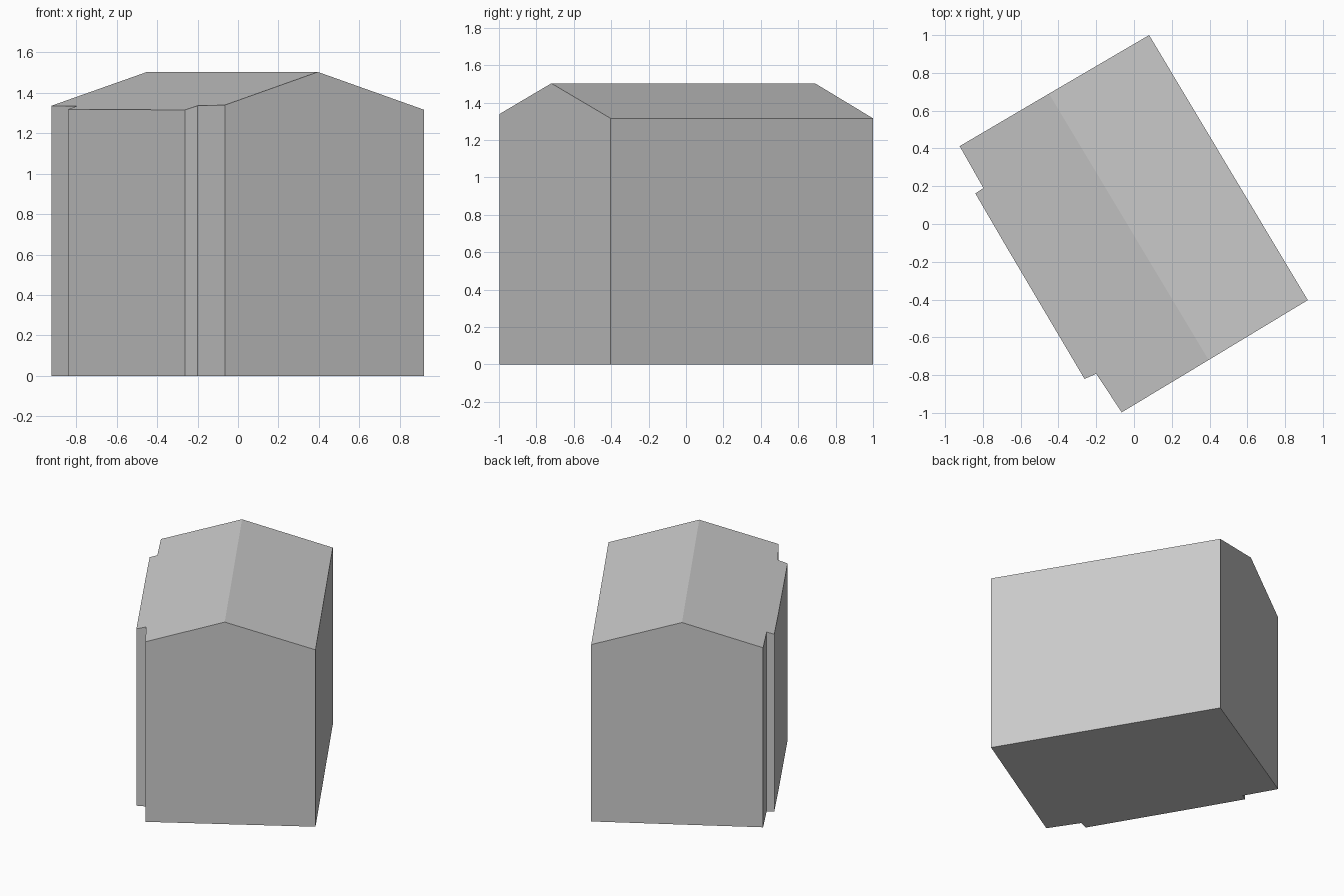
import bpy
import bmesh
from mathutils import Vector

cube = bpy.data.objects.get("Cube")
if cube:
    bpy.data.objects.remove(cube, do_unlink=True)

# Plain grey for the whole building
grey = bpy.data.materials.new("plain_grey")
grey.use_nodes = True
colour = (0.6, 0.6, 0.6, 1.0)
grey.diffuse_color = colour
grey.node_tree.nodes["Principled BSDF"].inputs["Base Color"].default_value = colour

# Ridge line and roof pitch
RIDGE_FRONT = Vector((0.395, -0.72))
RIDGE_BACK = Vector((-0.45, 0.69))
RIDGE_HEIGHT = 1.503
PITCH = 0.305
along = (RIDGE_BACK - RIDGE_FRONT).normalized()
across = Vector((along.y, -along.x))


def roof_height(point):
    """Height of the gabled roof above a plan position."""
    return RIDGE_HEIGHT - PITCH * abs((point.xy - RIDGE_FRONT).dot(across))


# Plan outline, counter-clockwise: gable, long wall, gable, wall with shallow bay
footprint = [
    (-0.065, -0.997), RIDGE_FRONT, (0.92, -0.403),
    (0.08, 1.0), RIDGE_BACK, (-0.923, 0.412),
    (-0.797, 0.19), (-0.84, 0.162), (-0.676, -0.12),
    (-0.262, -0.82), (-0.2, -0.793),
]

bm = bmesh.new()
floor = bm.faces.new([bm.verts.new((x, y, 0)) for x, y in footprint])

# Raise the walls up to the roof planes
raised = bmesh.ops.extrude_face_region(bm, geom=[floor], use_keep_orig=True)["geom"]
top_verts = [v for v in raised if isinstance(v, bmesh.types.BMVert)]
top_face = next(f for f in raised if isinstance(f, bmesh.types.BMFace))
for v in top_verts:
    v.co.z = roof_height(v.co)

# Fold the roof along its ridge
ridge = sorted(top_verts, key=lambda v: v.co.z)[-2:]
bmesh.utils.face_split(top_face, ridge[0], ridge[1])
bmesh.ops.recalc_face_normals(bm, faces=bm.faces)

mesh = bpy.data.meshes.new("gabled_building")
bm.to_mesh(mesh)
bm.free()
mesh.materials.append(grey)
building = bpy.data.objects.new("gabled_building", mesh)
bpy.context.collection.objects.link(building)
